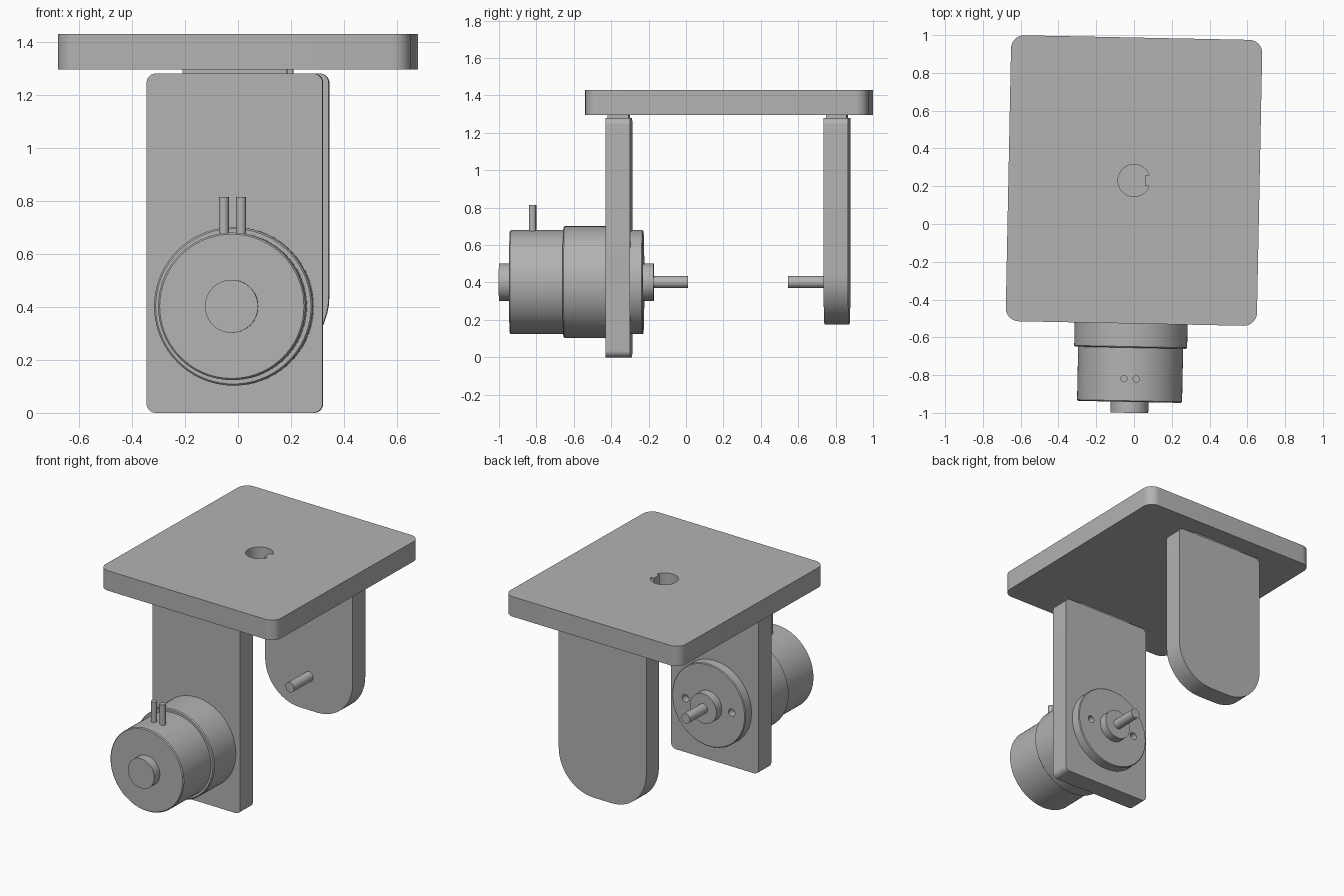
import bpy, bmesh, math
from mathutils import Matrix, Vector

if "Cube" in bpy.data.objects:
    bpy.data.objects.remove(bpy.data.objects["Cube"], do_unlink=True)

GREY = (0.45, 0.45, 0.45, 1)
mat = bpy.data.materials.new("plain grey")
mat.use_nodes = True
mat.diffuse_color = GREY
mat.node_tree.nodes["Principled BSDF"].inputs["Base Color"].default_value = GREY

# The assembly is turned slightly about the plate centre
PLACE = Matrix.Translation((0, 0.23, 0)) @ Matrix.Rotation(math.radians(-1.15), 4, 'Z')
AXIS_Z = 0.402


def finish(name, bm):
    bmesh.ops.recalc_face_normals(bm, faces=bm.faces[:])
    mesh = bpy.data.meshes.new(name)
    bm.to_mesh(mesh)
    bm.free()
    mesh.materials.append(mat)
    obj = bpy.data.objects.new(name, mesh)
    bpy.context.collection.objects.link(obj)
    obj.matrix_world = PLACE
    return obj


def smooth(obj):
    bpy.ops.object.select_all(action='DESELECT')
    obj.select_set(True)
    bpy.context.view_layer.objects.active = obj
    bpy.ops.object.shade_smooth_by_angle(angle=math.radians(30))


def extrude(name, points, depth):
    """Solid from a closed outline pushed along a vector."""
    bm = bmesh.new()
    face = bm.faces.new([bm.verts.new(p) for p in points])
    side = bmesh.ops.extrude_face_region(bm, geom=[face])
    bmesh.ops.translate(bm, vec=Vector(depth),
                        verts=[v for v in side["geom"] if isinstance(v, bmesh.types.BMVert)])
    return finish(name, bm)


def rounded(x, low, high, r_low, r_high, steps=12):
    """Rectangle outline with separate corner radii below and above."""
    corners = [(x, high, -1, -1, r_high, 0), (-x, high, 1, -1, r_high, 1),
               (-x, low, 1, 1, r_low, 2), (x, low, -1, 1, r_low, 3)]
    out = []
    for cx, cy, sx, sy, r, quarter in corners:
        for i in range(steps + 1):
            a = (quarter + i / steps) * math.pi / 2
            out.append((cx + sx * r + r * math.cos(a), cy + sy * r + r * math.sin(a)))
    return out


def lathe(name, profile, segments=72):
    """Turned part around the motor axis; profile is (radius, y)."""
    bm = bmesh.new()
    rings = []
    for r, y in profile:
        count = 1 if r == 0 else segments
        rings.append([bm.verts.new((r * math.cos(2 * math.pi * i / segments), y,
                                    AXIS_Z + r * math.sin(2 * math.pi * i / segments)))
                      for i in range(count)])
    for a, b in zip(rings, rings[1:]):
        for i in range(segments):
            j = (i + 1) % segments
            quad = [a[i % len(a)], a[j % len(a)], b[j % len(b)], b[i % len(b)]]
            bm.faces.new(list(dict.fromkeys(quad)))
    return finish(name, bm)


def rod(name, x, y, z, radius, length, along_y=False):
    bm = bmesh.new()
    turn = Matrix.Rotation(math.pi / 2, 4, 'X') if along_y else Matrix()
    bmesh.ops.create_cone(bm, cap_ends=True, segments=32, radius1=radius, radius2=radius,
                          depth=length, matrix=Matrix.Translation((x, y, z)) @ turn)
    return finish(name, bm)


def cut(obj, cutter):
    cutter.hide_render = True
    mod = obj.modifiers.new("cut", 'BOOLEAN')
    mod.operation = 'DIFFERENCE'
    mod.solver = 'EXACT'
    mod.object = cutter
    bpy.context.view_layer.objects.active = obj
    bpy.ops.object.modifier_apply(modifier=mod.name)
    bpy.data.objects.remove(cutter, do_unlink=True)


# Top plate with a keyed blind hole
plate = extrude("top_plate", [(x, y, 1.295) for x, y in rounded(0.665, -0.757, 0.757, 0.07, 0.07)],
                (0, 0, 0.135))
R, KEY = 0.085, 0.028
start = math.asin(KEY / R)
outline = []
for i in range(49):
    a = start + (2 * math.pi - 2 * start) * i / 48
    outline.append((R * math.cos(a), R * math.sin(a), 1.33))
outline += [(0.058, -KEY, 1.33), (0.058, KEY, 1.33)]
cut(plate, extrude("hole_cutter", outline, (0, 0, 0.2)))
smooth(plate)

# Two hanging brackets, each with a tab into the plate
for side, y, low, r_low in (("front", -0.655, 0.0, 0.035), ("back", 0.512, 0.175, 0.265)):
    smooth(extrude(side + "_bracket",
                   [(x, y, z) for x, z in rounded(0.332, low, 1.28, r_low, 0.035)], (0, 0.131, 0)))
    extrude(side + "_bracket_tab",
            [(x, y + 0.01, z) for x, z in ((-0.197, 1.27), (0.197, 1.27), (0.197, 1.3), (-0.197, 1.3))],
            (0, 0.111, 0))

# Motor body with rear cap, wide collar and front disc
motor = lathe("motor_body", [(0, -1.23), (0.1, -1.23), (0.1, -1.172), (0.272, -1.172),
                             (0.278, -1.166), (0.278, -0.885), (0.293, -0.885), (0.299, -0.879),
                             (0.299, -0.6), (0.278, -0.6), (0.278, -0.463), (0.273, -0.458),
                             (0.1, -0.458), (0.1, -0.402), (0, -0.402)])
for x in (-0.175, 0.175):
    cut(motor, rod("screw_hole_cutter", x, -0.458, AXIS_Z, 0.025, 0.1, True))
smooth(motor)

# Drive shaft and the facing idler shaft
smooth(rod("motor_shaft", 0, -0.32, AXIS_Z, 0.033, 0.2, True))
smooth(rod("idler_shaft", 0, 0.42, AXIS_Z, 0.033, 0.21, True))

# Pair of terminals on the motor
for side, x in (("right", -0.0325), ("left", 0.0325)):
    smooth(rod(side + "_terminal", x, -1.05, 0.735, 0.019, 0.16))
